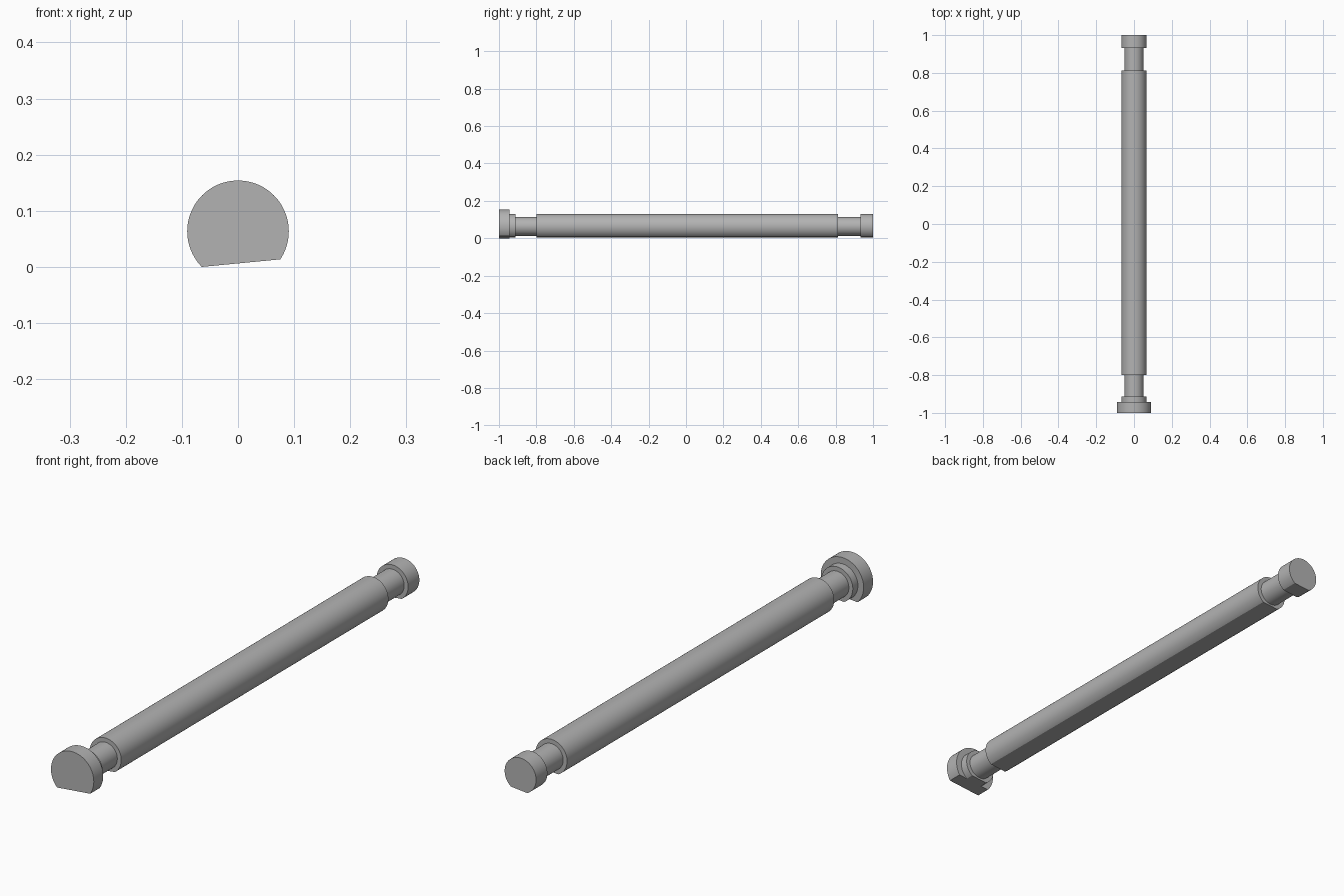
import bpy
import bmesh
import math
from mathutils import Vector

cube = bpy.data.objects.get("Cube")
if cube:
    bpy.data.objects.remove(cube, do_unlink=True)

AXIS_Z = 0.0635
FLAT_DEPTH = 0.057            # distance from the axis to the flat underside
TILT = math.radians(5.5)
HEAD_R, SHAFT_R, NECK_R = 0.0905, 0.0665, 0.05

# Sections along the pin: (start y, end y, radius)
sections = [
    (-1.0, -0.943, HEAD_R),
    (-0.943, -0.912, SHAFT_R),
    (-0.912, -0.80, NECK_R),
    (-0.80, 0.813, SHAFT_R),
    (0.813, 0.932, NECK_R),
    (0.932, 1.0, SHAFT_R),
]

steel = bpy.data.materials.new("grey_steel")
steel.use_nodes = True
colour = (0.45, 0.45, 0.45, 1)
steel.diffuse_color = colour
steel.node_tree.nodes["Principled BSDF"].inputs["Base Color"].default_value = colour

# Stepped profile turned about the long axis
bm = bmesh.new()
centre = Vector((0, 0, AXIS_Z))
profile = [(-1.0, 0)]
for start, end, radius in sections:
    profile += [(start, radius), (end, radius)]
profile.append((1.0, 0))
verts = [bm.verts.new((r, y, AXIS_Z)) for y, r in profile]
edges = [bm.edges.new(pair) for pair in zip(verts, verts[1:])]
bmesh.ops.spin(bm, geom=verts + edges, cent=centre, axis=(0, 1, 0),
               angle=math.tau, steps=96, use_duplicate=False)
bmesh.ops.remove_doubles(bm, verts=bm.verts, dist=0.0001)

# Flat milled along the underside, slightly tilted
up = Vector((-math.sin(TILT), 0, math.cos(TILT)))
bmesh.ops.bisect_plane(bm, geom=bm.verts[:] + bm.edges[:] + bm.faces[:],
                       plane_co=centre - up * FLAT_DEPTH, plane_no=up,
                       clear_inner=True)
bmesh.ops.holes_fill(bm, edges=[e for e in bm.edges if e.is_boundary], sides=0)
bmesh.ops.recalc_face_normals(bm, faces=bm.faces)

mesh = bpy.data.meshes.new("stepped_pin")
bm.to_mesh(mesh)
bm.free()
mesh.materials.append(steel)
pin = bpy.data.objects.new("stepped_pin", mesh)
bpy.context.collection.objects.link(pin)

# Smooth round sides with crisp shoulders
bpy.ops.object.select_all(action="DESELECT")
pin.select_set(True)
bpy.context.view_layer.objects.active = pin
bpy.ops.object.shade_smooth_by_angle(angle=math.radians(25))
